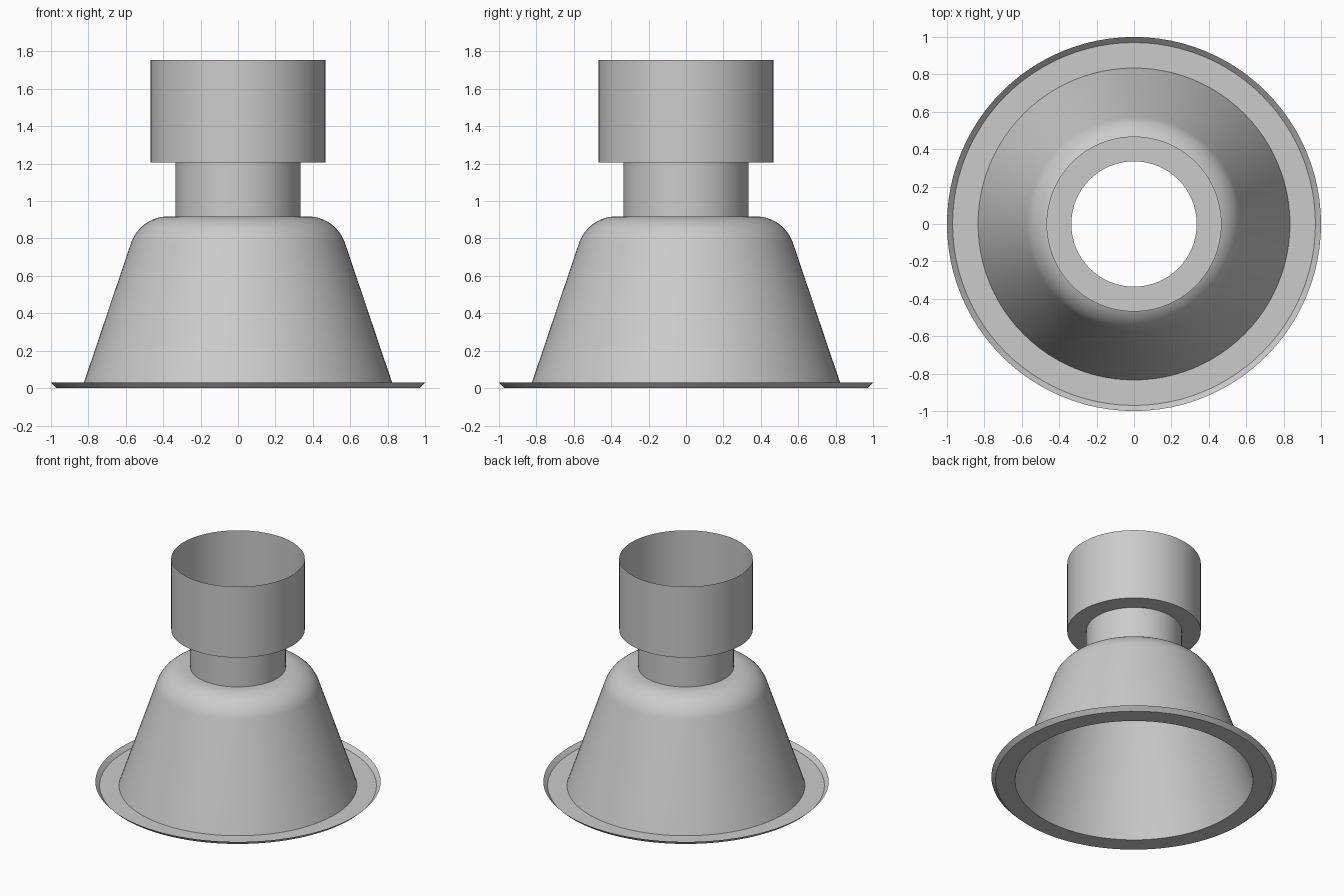
import bpy
import bmesh
from math import atan2, cos, sin, pi, radians, tan

SEGMENTS = 96

cube = bpy.data.objects.get("Cube")
if cube:
    bpy.data.objects.remove(cube, do_unlink=True)

grey = bpy.data.materials.new("light grey")
grey.use_nodes = True
colour = (0.6, 0.6, 0.6, 1)
grey.diffuse_color = colour
grey.node_tree.nodes["Principled BSDF"].inputs["Base Color"].default_value = colour


def lathe(name, profile):
    """Turn (radius, height) points, listed top to bottom, into an open shell."""
    bm = bmesh.new()
    rings = []
    for r, z in profile:
        angles = [2 * pi * i / SEGMENTS for i in range(SEGMENTS)]
        rings.append([bm.verts.new((r * cos(a), r * sin(a), z)) for a in angles])
    for upper, lower in zip(rings, rings[1:]):
        for i in range(SEGMENTS):
            j = (i + 1) % SEGMENTS
            bm.faces.new((upper[i], lower[i], lower[j], upper[j]))
    mesh = bpy.data.meshes.new(name)
    bm.to_mesh(mesh)
    bm.free()
    mesh.materials.append(grey)
    obj = bpy.data.objects.new(name, mesh)
    bpy.context.collection.objects.link(obj)
    bpy.ops.object.select_all(action="DESELECT")
    obj.select_set(True)
    bpy.context.view_layer.objects.active = obj
    bpy.ops.object.shade_smooth_by_angle(angle=radians(30))
    return obj


# Main dimensions
neck_r, collar_r = 0.335, 0.468
base_r, flange_r, rim_r = 0.834, 0.97, 1.0
shade_top, collar_base, collar_top = 0.918, 1.207, 1.755
corner_r, bend = 0.524, 0.21

# Open collar with a flat underside, and the narrow neck below it
lathe("collar", [(collar_r, collar_top), (collar_r, collar_base), (neck_r, collar_base)])
lathe("neck", [(neck_r, collar_base), (neck_r, shade_top)])

# Conical shade with a rounded shoulder tangent to its top and its side
slope = atan2(shade_top, base_r - corner_r)
centre_r = corner_r - bend * tan(slope / 2)
centre_z = shade_top - bend
steps = 14
shoulder = []
for k in range(steps + 1):
    a = slope * k / steps
    shoulder.append((centre_r + bend * sin(a), centre_z + bend * cos(a)))
lathe("shade", [(neck_r, shade_top)] + shoulder + [(base_r, 0)])

# Flat flange with a thin flared lip
lathe("flange", [(base_r, 0), (flange_r, 0), (rim_r, 0.03)])
